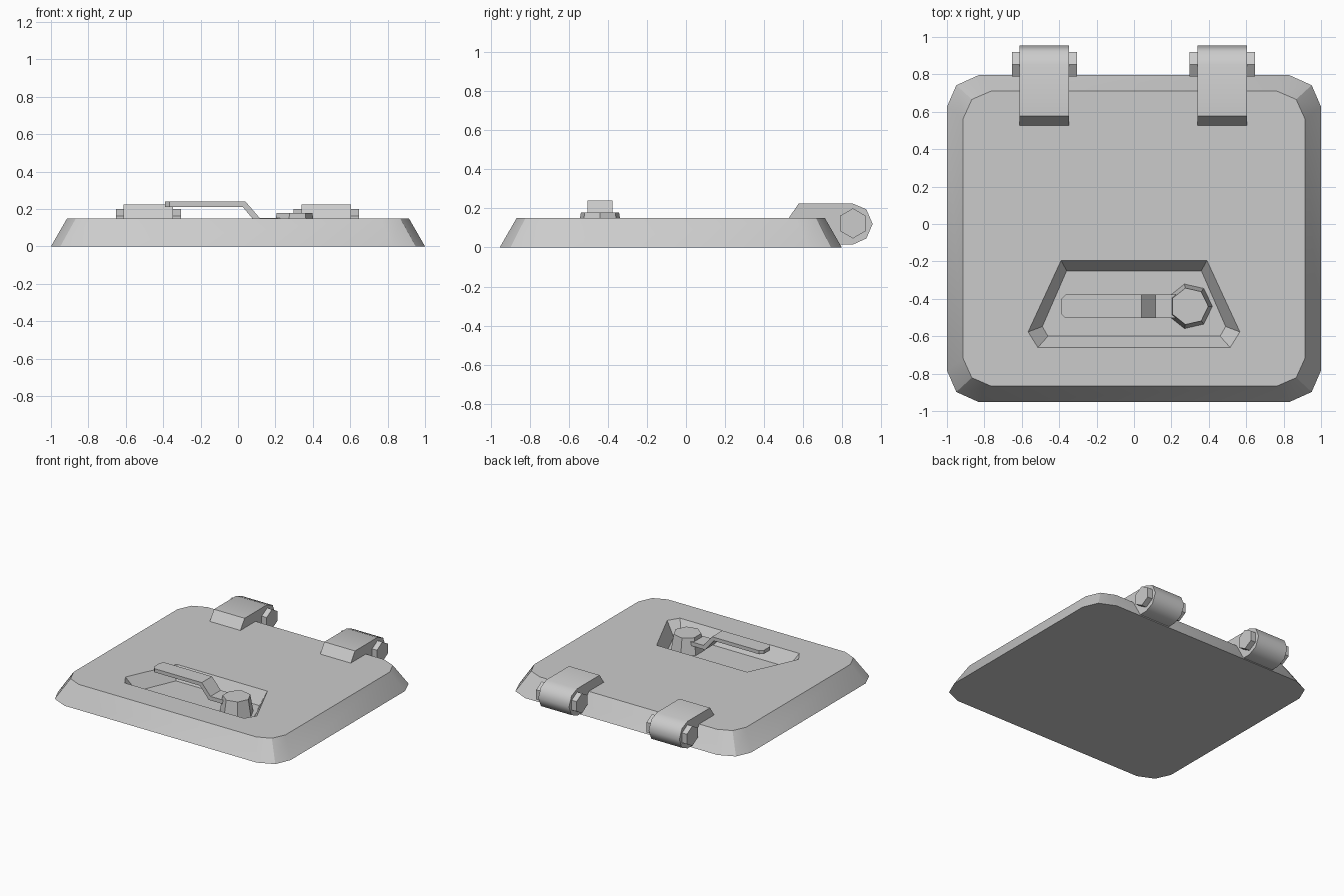
import bpy, bmesh, math
from mathutils import Vector

old = bpy.data.objects.get("Cube")
if old:
    bpy.data.objects.remove(old, do_unlink=True)

GREY = (0.6, 0.6, 0.6, 1.0)
metal = bpy.data.materials.new("plain grey metal")
metal.use_nodes = True
metal.diffuse_color = GREY
metal.node_tree.nodes["Principled BSDF"].inputs["Base Color"].default_value = GREY


def finish(bm, name, angle):
    bmesh.ops.recalc_face_normals(bm, faces=bm.faces)
    mesh = bpy.data.meshes.new(name)
    bm.to_mesh(mesh)
    bm.free()
    mesh.materials.append(metal)
    obj = bpy.data.objects.new(name, mesh)
    bpy.context.collection.objects.link(obj)
    bpy.ops.object.select_all(action='DESELECT')
    obj.select_set(True)
    bpy.context.view_layer.objects.active = obj
    bpy.ops.object.shade_smooth_by_angle(angle=math.radians(angle))
    return obj


def ring(bm, points):
    return [bm.verts.new(p) for p in points]


def bridge(bm, a, b):
    for i in range(len(a)):
        j = (i + 1) % len(a)
        bm.faces.new((a[i], a[j], b[j], b[i]))


def loft(bm, lower, upper):
    a, b = ring(bm, lower), ring(bm, upper)
    bridge(bm, a, b)
    bm.faces.new(a)
    bm.faces.new(b)


def polygon(sides, radius, turn=0.0):
    steps = [turn + math.tau * i / sides for i in range(sides)]
    return [(radius * math.cos(t), radius * math.sin(t)) for t in steps]


# Panel: rounded tapered slab with a sloping recess sunk in the top
MID_Y = -0.078
TOP, FLOOR = 0.15, 0.05


def rounded(corner, z):
    pts = [(x, y) for x, y in corner]
    pts += [(-x, y) for x, y in reversed(corner)]
    pts += [(-x, -y) for x, y in corner]
    pts += [(x, -y) for x, y in reversed(corner)]
    return [(x, y + MID_Y, z) for x, y in pts]


def mirrored(half, z):
    return [(x, y, z) for x, y in half + [(-x, y) for x, y in reversed(half)]]


bm = bmesh.new()
base = ring(bm, rounded([(1.0, 0.705), (0.95, 0.82), (0.828, 0.875)], 0))
rim = ring(bm, rounded([(0.914, 0.64), (0.867, 0.744), (0.763, 0.789)], TOP))
lip = ring(bm, mirrored([(0.39, -0.195), (0.566, -0.577), (0.514, -0.66)], TOP))
floor = ring(bm, mirrored([(0.36, -0.25), (0.49, -0.548), (0.46, -0.6)], FLOOR))
bridge(bm, base, rim)
bridge(bm, lip, floor)
bm.faces.new(base)
bm.faces.new(floor)
border = [e for e in bm.edges if e.is_boundary]
bmesh.ops.triangle_fill(bm, edges=border, use_beauty=True, normal=Vector((0, 0, 1)))
finish(bm, "panel", 30)

# Latch knob: tapered seven-sided stud standing on the recess floor
KNOB_X, LATCH_Y = 0.297, -0.44
bm = bmesh.new()
loft(bm, *[[(x + KNOB_X, y + LATCH_Y, z) for x, y in polygon(7, r)]
           for r, z in ((0.122, FLOOR), (0.1, 0.18))])
finish(bm, "latch_knob", 30)

# Latch handle: cranked flat bar with clipped corners at the free end
bar = [(-0.39, 0.24), (0.04, 0.24), (0.115, 0.153), (0.25, 0.153),
       (0.25, 0.122), (0.1, 0.122), (0.025, 0.212), (-0.39, 0.212)]
bm = bmesh.new()
loft(bm, *[[(x, LATCH_Y + side * 0.063, z) for x, z in bar] for side in (-1, 1)])
ends = [e for e in bm.edges
        if all(v.co.x < -0.38 for v in e.verts)
        and abs(e.verts[0].co.z - e.verts[1].co.z) > 0.01]
bmesh.ops.bevel(bm, geom=ends, offset=0.024, segments=1, affect='EDGES')
finish(bm, "latch_handle", 30)

# Hinges: a barrel with a flat leaf over the panel, and a six-sided pin
leaf = [(0.522, 0.145), (0.577, 0.225), (0.852, 0.225), (0.923, 0.195),
        (0.955, 0.12), (0.923, 0.046), (0.852, 0.014), (0.775, 0.014),
        (0.74, 0.1)]
pin = [(0.854 + y, 0.123 + z) for y, z in polygon(6, 0.077, math.pi / 6)]
for side, centre in (("right", -0.479), ("left", 0.472)):
    for part, outline, half, angle in (("barrel", leaf, 0.132, 55),
                                       ("pin", pin, 0.174, 30)):
        bm = bmesh.new()
        loft(bm, *[[(centre + s * half, y, z) for y, z in outline] for s in (-1, 1)])
        finish(bm, f"{side}_hinge_{part}", angle)
